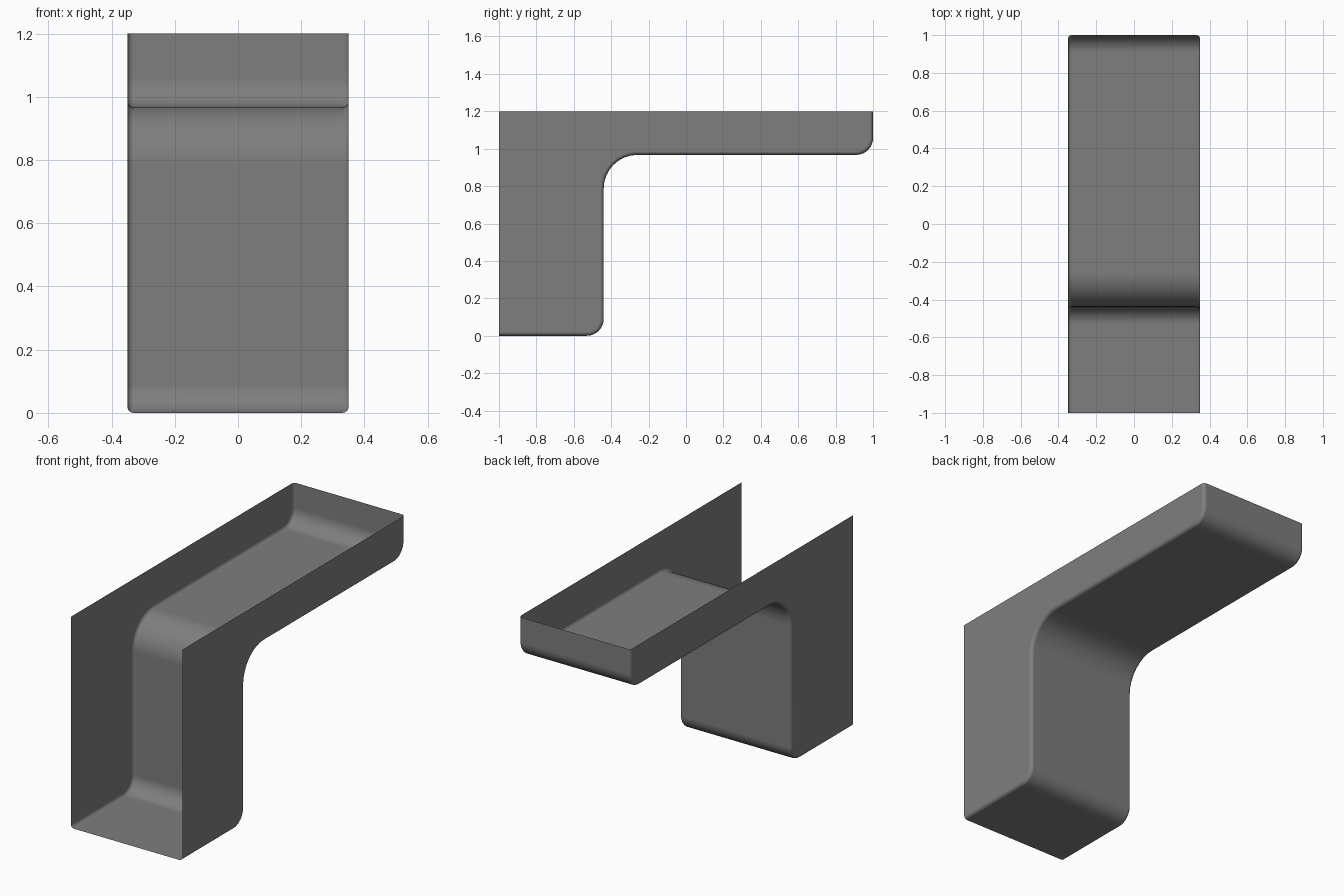
import bpy, bmesh, math
from mathutils import Vector

cube = bpy.data.objects.get("Cube")
if cube:
    bpy.data.objects.remove(cube, do_unlink=True)

HALF_W, TOP, EDGE_R = 0.35, 1.2, 0.02
ARC_STEPS, EDGE_STEPS = 8, 4

# Plain grey material
grey = bpy.data.materials.new("plain_grey")
grey.use_nodes = True
colour = (0.21, 0.21, 0.21, 1)
grey.diffuse_color = colour
grey.node_tree.nodes["Principled BSDF"].inputs["Base Color"].default_value = colour


def rounded_path(points, radii):
    """Open (y, z) path with right-angle corners filleted; gives (point, inward normal)."""
    pts = [Vector(p) for p in points]

    def left(d):
        return Vector((-d.y, d.x))

    path = [(pts[0], left((pts[1] - pts[0]).normalized()))]
    for before, corner, after, r in zip(pts, pts[1:], pts[2:], radii):
        d_in = (corner - before).normalized()
        d_out = (after - corner).normalized()
        centre = corner + (d_out - d_in) * r
        for k in range(ARC_STEPS + 1):
            a = math.pi / 2 * k / ARC_STEPS
            d = d_in * math.cos(a) + d_out * math.sin(a)
            offset = d_in * math.sin(a) - d_out * math.cos(a)
            path.append((centre + offset * r, left(d)))
    path.append((pts[-1], left((pts[-1] - pts[-2]).normalized())))
    return path


# Floor of the chute, back of the leg, underside of the arm, end wall
path = rounded_path([(-1, 0), (-0.44, 0), (-0.44, 0.967), (1, 0.967), (1, TOP)],
                    [0.09, 0.18, 0.09])

# Cross-section: (x, inset) with rounded long edges
half = []
for k in range(EDGE_STEPS + 1):
    a = math.pi / 2 * k / EDGE_STEPS
    half.append((HALF_W - EDGE_R + EDGE_R * math.sin(a), EDGE_R * (1 - math.cos(a))))
section = [(-x, inset) for x, inset in reversed(half)] + half

# Sweep the section along the path
bm = bmesh.new()
rows = []
for p, n in path:
    rows.append([bm.verts.new((x, *(p + n * inset))) for x, inset in section])
for a, b in zip(rows, rows[1:]):
    for j in range(len(section) - 1):
        bm.faces.new((a[j], b[j], b[j + 1], a[j + 1]))

# Flat side walls; the top and the front stay open
for side, col in ((-1, 0), (1, -1)):
    outline = [row[col] for row in rows]
    outline.append(bm.verts.new((side * HALF_W, -1, TOP)))
    bm.faces.new(outline if side > 0 else outline[::-1])
for f in bm.faces:
    f.smooth = True

mesh = bpy.data.meshes.new("open_chute_shell")
bm.to_mesh(mesh)
bm.free()
mesh.materials.append(grey)
shell = bpy.data.objects.new("open_chute_shell", mesh)
bpy.context.collection.objects.link(shell)

# Keep large faces flat in shading
shell.modifiers.new("flat_face_shading", 'WEIGHTED_NORMAL')
